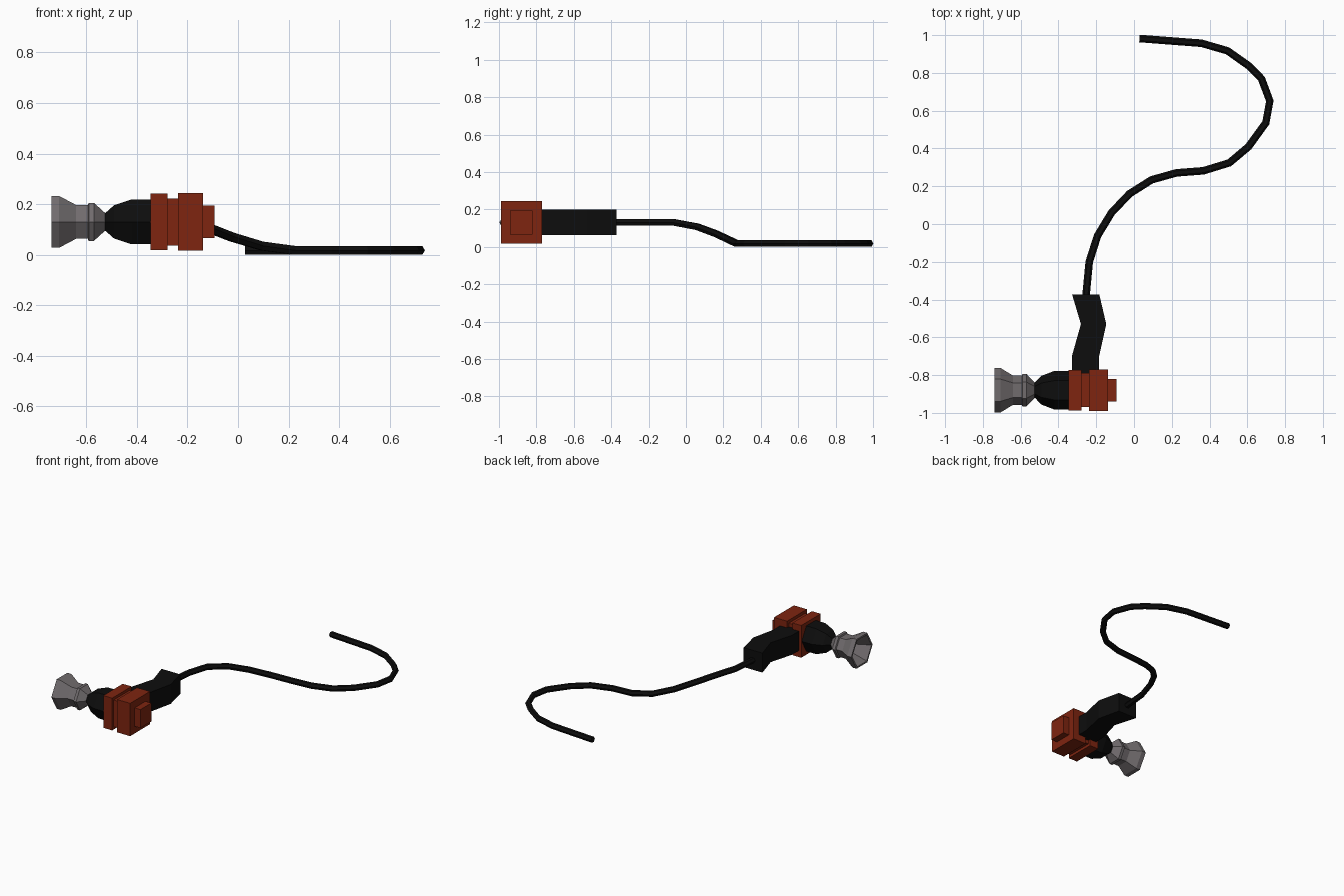
import bpy, math
from mathutils import Vector

if "Cube" in bpy.data.objects:
    bpy.data.objects.remove(bpy.data.objects["Cube"])


def material(name, rgb):
    m = bpy.data.materials.new(name)
    m.diffuse_color = (*rgb, 1)
    m.use_nodes = True
    m.node_tree.nodes["Principled BSDF"].inputs["Base Color"].default_value = m.diffuse_color
    return m


BLACK = material("black rubber", (0.004, 0.004, 0.004))
RED = material("red brown paint", (0.21, 0.018, 0.005))
GREY = material("grey metal", (0.165, 0.15, 0.155))

CY, CZ = -0.88, 0.13  # axis of the tool head


def loft(name, rings, mat):
    """Skin a list of equal-length rings and cap both ends."""
    n = len(rings[0])
    verts = [p for r in rings for p in r]
    faces = [tuple(range(n)), tuple(range(len(verts) - n, len(verts)))]
    for i in range(len(rings) - 1):
        for j in range(n):
            k = (j + 1) % n
            faces.append((i * n + j, i * n + k, (i + 1) * n + k, (i + 1) * n + j))
    me = bpy.data.meshes.new(name)
    me.from_pydata(verts, [], faces)
    me.materials.append(mat)
    ob = bpy.data.objects.new(name, me)
    bpy.context.collection.objects.link(ob)
    # consistent outward normals
    import bmesh
    bm = bmesh.new()
    bm.from_mesh(me)
    bmesh.ops.recalc_face_normals(bm, faces=bm.faces)
    bm.to_mesh(me)
    bm.free()
    return ob


def lathe_x(name, profile, mat, sides=6):
    """Six-sided turned part along x; profile is (x, radius)."""
    rings = []
    for x, r in profile:
        rings.append([(x, CY + r * math.cos(math.tau * k / sides),
                       CZ + r * math.sin(math.tau * k / sides)) for k in range(sides)])
    return loft(name, rings, mat)


def box(name, x0, x1, hy, hz, mat):
    ring = [(-hy, -hz), (hy, -hz), (hy, hz), (-hy, hz)]
    return loft(name, [[(x, CY + y, CZ + z) for y, z in ring] for x in (x0, x1)], mat)


# flared nozzle with a hollow mouth
lathe_x("nozzle", [(-0.64, 0.055), (-0.738, 0.105), (-0.738, 0.118), (-0.707, 0.118),
                   (-0.64, 0.077), (-0.594, 0.077), (-0.59, 0.087), (-0.57, 0.087),
                   (-0.525, 0.04)], GREY)

# black tapered barrel
lathe_x("barrel", [(-0.53, 0.038), (-0.523, 0.042), (-0.49, 0.076), (-0.422, 0.102),
                   (-0.34, 0.102)], BLACK)

# red motor housing blocks
box("front_block", -0.346, -0.278, 0.107, 0.112, RED)
box("middle_block", -0.28, -0.236, 0.09, 0.093, RED)
box("rear_block", -0.238, -0.138, 0.109, 0.114, RED)
box("end_cap", -0.14, -0.093, 0.06, 0.064, RED)

# bent grip running backwards from the housing
grip = [(-0.86, -0.328, -0.184), (-0.697, -0.328, -0.184),
        (-0.53, -0.281, -0.147), (-0.372, -0.328, -0.184)]
loft("grip", [[(a, y, 0.063), (b, y, 0.063), (b, y, 0.198), (a, y, 0.198)]
              for y, a, b in grip], BLACK)

# cord that drops to the ground and curls round
path = [Vector(p) for p in (
    (-0.256, -0.40, 0.13), (-0.237, -0.20, 0.13), (-0.193, -0.062, 0.13),
    (-0.119, 0.06, 0.107), (-0.024, 0.16, 0.07), (0.093, 0.234, 0.035),
    (0.225, 0.271, 0.0175), (0.368, 0.282, 0.0175), (0.505, 0.324, 0.0175),
    (0.606, 0.409, 0.0175), (0.698, 0.536, 0.0175), (0.719, 0.652, 0.0175),
    (0.675, 0.769, 0.0175), (0.611, 0.835, 0.0175), (0.495, 0.917, 0.0175),
    (0.357, 0.957, 0.0175), (0.029, 0.982, 0.0175))]
rings = []
for i, p in enumerate(path):
    t = (path[min(i + 1, len(path) - 1)] - path[max(i - 1, 0)]).normalized()
    side = t.cross(Vector((0, 0, 1))).normalized()
    up = side.cross(t)
    rings.append([p + 0.02 * (side * math.cos(math.tau * k / 6) + up * math.sin(math.tau * k / 6))
                  for k in range(6)])
loft("cord", rings, BLACK)
